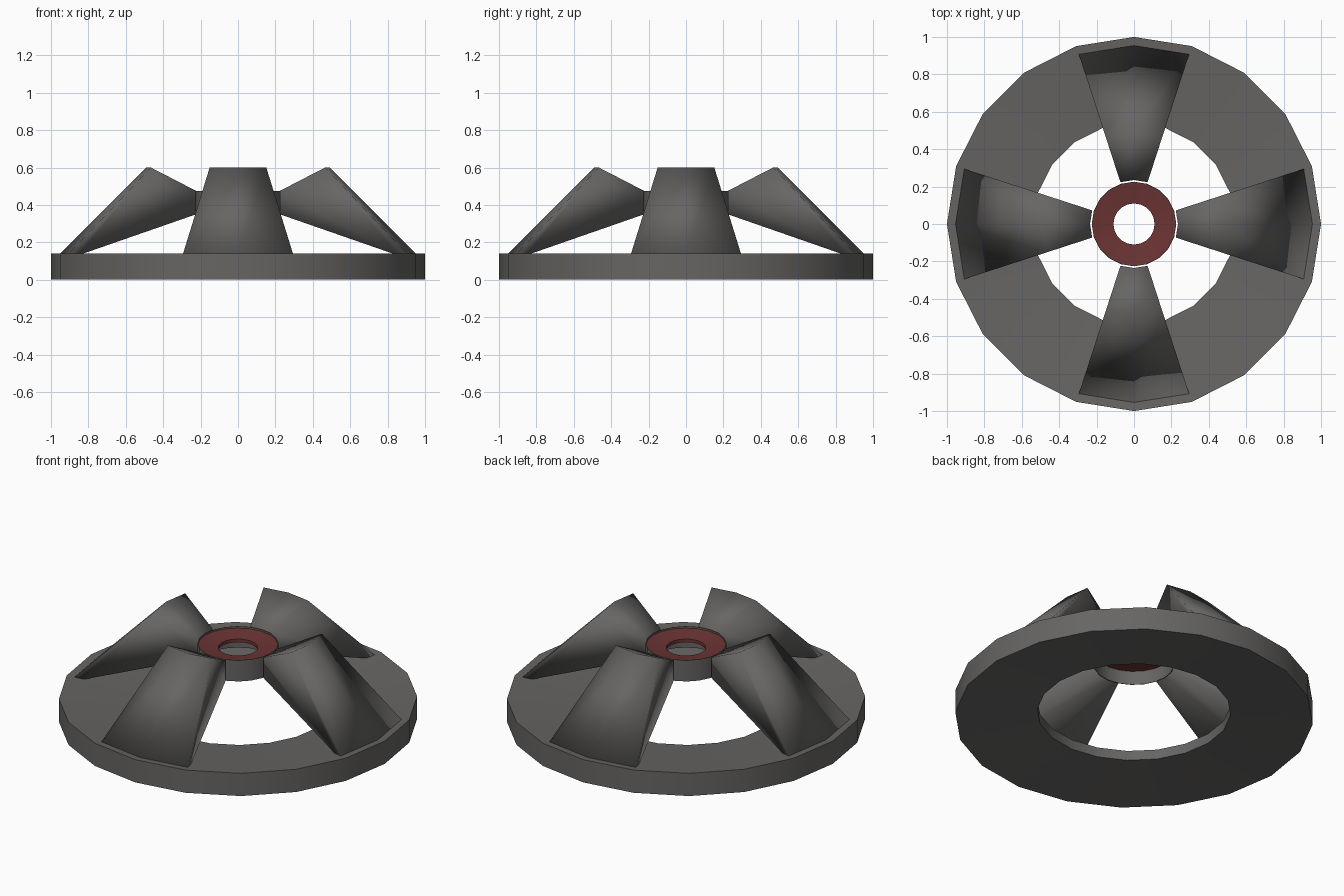
import bpy, bmesh, math

if "Cube" in bpy.data.objects:
    bpy.data.objects.remove(bpy.data.objects["Cube"])

SIDES = 20
STEP = 2 * math.pi / SIDES


def paint(name, color):
    mat = bpy.data.materials.new(name)
    mat.diffuse_color = color
    mat.use_nodes = True
    mat.node_tree.nodes["Principled BSDF"].inputs["Base Color"].default_value = mat.diffuse_color
    return mat


DARK = paint("dark_grey", (0.135, 0.131, 0.127, 1))
RED = paint("dull_red", (0.15, 0.034, 0.034, 1))


def lathe(name, profile, start=0, steps=SIDES, mat=DARK, angle=30):
    """Sweep a closed (radius, z) profile round z; a part turn gets end caps."""
    full = steps == SIDES
    bm = bmesh.new()
    rings = []
    for i in range(steps if full else steps + 1):
        a = (start + i) * STEP
        rings.append([bm.verts.new((r * math.cos(a), r * math.sin(a), z))
                      for r, z in profile])
    n = len(profile)
    for i in range(steps):
        a, b = rings[i], rings[(i + 1) % len(rings)]
        for j in range(n):
            k = (j + 1) % n
            bm.faces.new((a[j], b[j], b[k], a[k]))
    if not full:
        bm.faces.new(rings[0])
        bm.faces.new(rings[-1][::-1])
    bmesh.ops.recalc_face_normals(bm, faces=bm.faces[:])
    mesh = bpy.data.meshes.new(name)
    bm.to_mesh(mesh)
    bm.free()
    mesh.materials.append(mat)
    obj = bpy.data.objects.new(name, mesh)
    bpy.context.collection.objects.link(obj)
    bpy.ops.object.select_all(action='DESELECT')
    bpy.context.view_layer.objects.active = obj
    obj.select_set(True)
    bpy.ops.object.shade_smooth_by_angle(angle=math.radians(angle))
    return obj


# Base ring, thinner towards its inner edge
lathe("base_ring", [(0.54, 0.04), (1, 0), (1, 0.14), (0.54, 0.10)])

# Four wedge-shaped legs, each two segments wide, softly shaded all round
leg = [(0.235, 0.35), (0.90, 0.13), (0.955, 0.135), (0.49, 0.60), (0.235, 0.475)]
for i, side in enumerate(("right", "back", "left", "front")):
    lathe(side + "_leg", leg, start=i * SIDES // 4 - 1, steps=2, angle=180)

# Thin hub collar
lathe("hub_collar", [(0.223, 0.345), (0.226, 0.345), (0.226, 0.475), (0.223, 0.475)])

# Red washer set just below the collar rim, dished towards its hole
lathe("red_washer", [(0.11, 0.43), (0.224, 0.43), (0.224, 0.465), (0.11, 0.45)], mat=RED)
